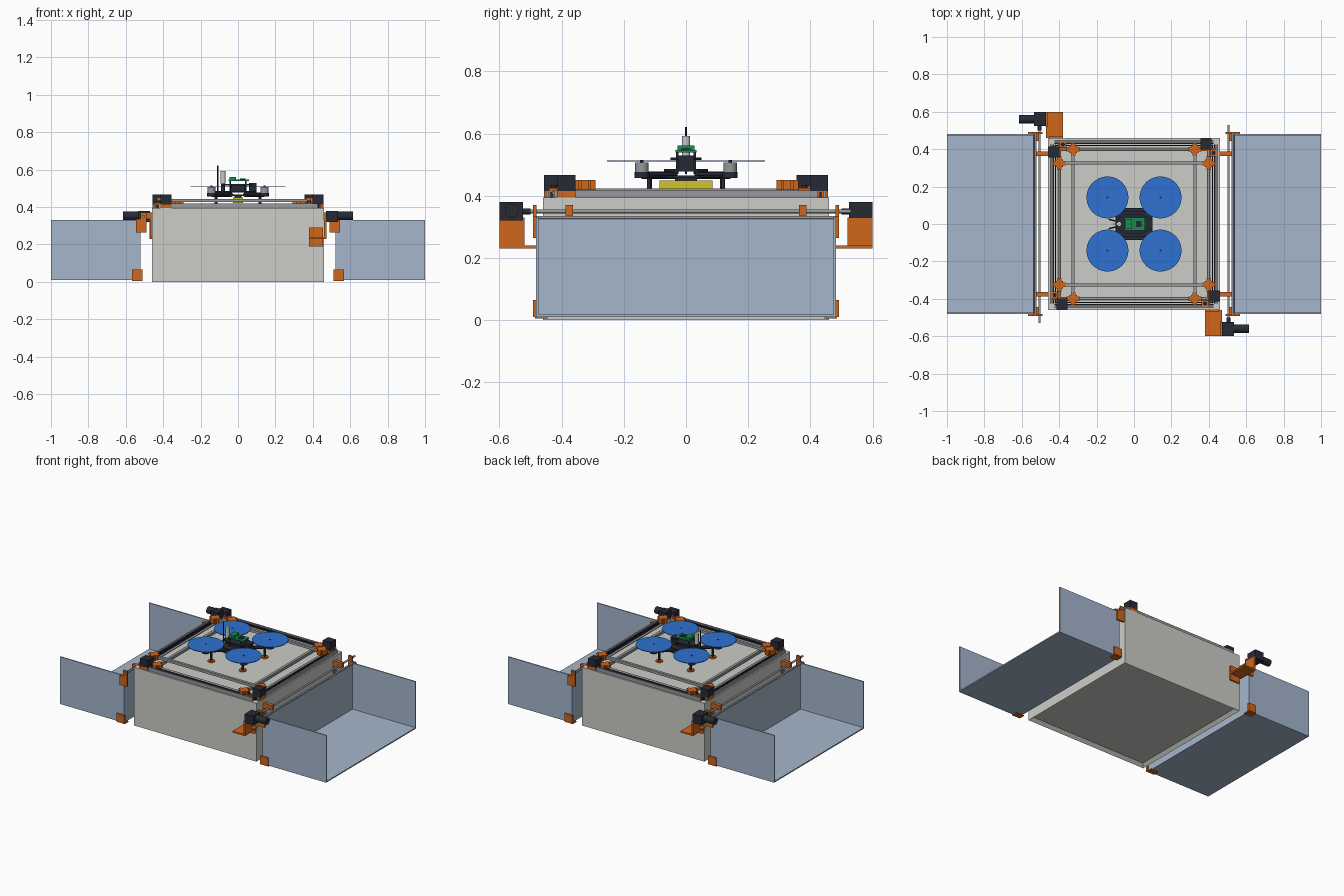
import bpy, bmesh
from math import radians, atan2, hypot
from mathutils import Matrix, Vector

cube = bpy.data.objects.get("Cube")
if cube:
    bpy.data.objects.remove(cube)


def material(name, red, green, blue):
    mat = bpy.data.materials.new(name)
    mat.use_nodes = True
    colour = [(c / 255) ** 2.2 for c in (red, green, blue)] + [1]
    mat.diffuse_color = colour
    mat.node_tree.nodes["Principled BSDF"].inputs["Base Color"].default_value = colour
    return mat


shell = material("warm light grey", 203, 204, 198)
lid = material("pale blue", 163, 181, 203)
orange = material("orange", 206, 102, 34)
black = material("charcoal", 44, 46, 56)
steel = material("steel grey", 150, 152, 156)
blue = material("propeller blue", 50, 112, 208)
green = material("board green", 32, 138, 80)
yellow = material("battery yellow", 208, 196, 48)


def finish(name, bm, mat, turn=0, smooth=False):
    """Turn the part about the vertical axis and link it."""
    bm.transform(Matrix.Rotation(radians(turn), 4, "Z"))
    mesh = bpy.data.meshes.new(name)
    bm.to_mesh(mesh)
    bm.free()
    mesh.materials.append(mat)
    obj = bpy.data.objects.new(name, mesh)
    bpy.context.collection.objects.link(obj)
    if smooth:
        bpy.ops.object.select_all(action="DESELECT")
        obj.select_set(True)
        bpy.context.view_layer.objects.active = obj
        bpy.ops.object.shade_smooth_by_angle()
    return obj


def box(name, mat, xs, ys, zs, turn=0):
    """Block given by its low and high limits on each axis."""
    bm = bmesh.new()
    bmesh.ops.create_cube(bm, size=1)
    limits = (xs, ys, zs)
    for v in bm.verts:
        v.co = [(lo + hi) / 2 + c * (hi - lo) for c, (lo, hi) in zip(v.co, limits)]
    return finish(name, bm, mat, turn)


def rod(name, mat, start, end, radius, turn=0, sides=20):
    """Cylinder between two points."""
    start, end = Vector(start), Vector(end)
    axis = end - start
    bm = bmesh.new()
    bmesh.ops.create_cone(bm, cap_ends=True, segments=sides, radius1=radius,
                          radius2=radius, depth=axis.length)
    bm.transform(Matrix.Translation((start + end) / 2)
                 @ axis.to_track_quat("Z", "Y").to_matrix().to_4x4())
    return finish(name, bm, mat, turn, True)


def around(c, half):
    return c - half, c + half


# Station housing with a recessed underside
bm = bmesh.new()
bmesh.ops.create_cube(bm, size=1)
for v in bm.verts:
    v.co = (v.co.x * .92, v.co.y * .92, (v.co.z + .5) * .395)
base = [f for f in bm.faces if f.normal.z < -.5]
bmesh.ops.inset_region(bm, faces=base, thickness=.03)
bmesh.ops.translate(bm, verts=base[0].verts, vec=(0, 0, .02))
finish("housing", bm, shell)

# Opened lids, hinges and drives, repeated by a half turn
for turn in (0, 180):
    whole = (-.48, .48)
    reach = (.52, 1)
    height = (.01, .33)
    box("lid_top_panel", lid, (.52, .528), whole, height, turn)
    box("lid_floor_panel", lid, reach, whole, (.01, .018), turn)
    rod("hinge_shaft", steel, (.505, -.53, .35), (.505, .53, .35), .006, turn)
    rod("lid_edge_bar", steel, (.535, -.48, .33), (.535, .48, .33), .005, turn)
    for side in (-1, 1):
        edge = sorted((side * .474, side * .482))
        box("lid_side_panel", lid, reach, edge, height, turn)
        outer = around(side * .486, .006)
        box("lid_hinge_bracket", orange, (.49, .545), outer, (.265, .335), turn)
        box("lid_hinge_arm", orange, (.49, .52), outer, (.33, .37), turn)
        box("lid_corner_bracket", orange, (.51, .568), outer, (.01, .065), turn)
        box("lid_corner_foot", orange, (.51, .568),
            around(side * .465, .02), (.005, .011), turn)
        bearing = around(side * .375, .012)
        box("hinge_bearing", orange, (.46, .525), bearing, (.335, .37), turn)
        box("hinge_bearing_plate", orange, (.46, .468), bearing, (.24, .37), turn)

    # Lid drive on its angle bracket
    box("drive_wall_plate", orange, (.38, .455), (-.47, -.46), (.19, .29), turn)
    box("drive_shelf", orange, (.38, .47), (-.6, -.46), (.23, .24), turn)
    box("drive_web", orange, (.46, .472), (-.6, -.52), (.23, .33), turn)
    box("drive_gearbox", black, (.47, .535), (-.6, -.525), (.32, .38), turn)
    rod("drive_motor", black, (.53, -.56, .353), (.615, -.56, .353), .023, turn)
    rod("drive_coupling", black, (.505, -.53, .35), (.505, -.5, .35), .01, turn)

# Centring mechanism, repeated by quarter turns
for turn in (0, 90, 180, 270):
    span = (-.425, .425)
    box("drive_belt", black, span, around(.432, .003), (.395, .413), turn)
    box("return_belt", black, span, around(.42, .003), (.395, .413), turn)
    box("edge_rail", steel, span, around(.445, .005), (.39, .418), turn)
    rod("guide_rod", steel, (-.43, .4, .408), (.43, .4, .408), .007, turn)
    # Corner motor, mount and idler
    box("corner_mount", orange, (.355, .415), (.39, .457), (.39, .415), turn)
    box("corner_motor", black, around(.385, .029), around(.428, .029), (.415, .467), turn)
    box("idler_block", orange, (.41, .44), (.36, .4), (.39, .425), turn)
    rod("idler_pulley", black, (.425, .38, .42), (.425, .38, .435), .01, turn)
    # Pusher bar and its end carriages
    level = .435 if turn % 180 == 0 else .415
    box("pusher_bar", steel, (-.4, .4), around(.326, .009), around(level, .009), turn)
    for side in (-1, 1):
        x = side * .4
        tall = around(level, .016)
        box("carriage", orange, around(x, .02), around(.326, .02), tall, turn)
        box("carriage_long_arm", orange, around(x, .012), around(.326, .035), tall, turn)
        box("carriage_cross_arm", orange, around(x, .034), around(.326, .012), tall, turn)

# Drone legs, arms, motors and propellers
for x in (-.142, .142):
    for y in (-.142, .142):
        rod("drone_arm", black, (x / 4, y / 4, .467), (x, y, .467), .012, sides=8)
        rod("rotor_motor", steel, (x, y, .475), (x, y, .507), .022)
        rod("rotor_seat", black, (x, y, .457), (x, y, .476), .024)
        rod("propeller_disc", blue, (x, y, .51), (x, y, .514), .112, sides=48)
        rod("propeller_hub", black, (x, y, .505), (x, y, .516), .006)
        leg = (x * .83, y * .83)
        rod("landing_leg", black, (*leg, .4), (*leg, .465), .008, sides=12)
        rod("landing_foot", orange, (*leg, .395), (*leg, .403), .022)
        rod("frame_post", black, (x * .3, y * .2, .47), (x * .3, y * .2, .54), .004)


# Drone body plates with clipped corners
def plate(name, mat, length, width, low, high):
    bm = bmesh.new()
    outline = [(length, width / 2), (length / 2, width), (-length / 2, width),
               (-length, width / 2), (-length, -width / 2), (-length / 2, -width),
               (length / 2, -width), (length, -width / 2)]
    face = bm.faces.new([bm.verts.new((x, y, low)) for x, y in outline])
    top = bmesh.ops.extrude_face_region(bm, geom=[face])["geom"]
    bmesh.ops.translate(bm, vec=(0, 0, high - low),
                        verts=[v for v in top if isinstance(v, bmesh.types.BMVert)])
    bmesh.ops.recalc_face_normals(bm, faces=bm.faces)
    finish(name, bm, mat)


plate("lower_frame", black, .1, .085, .458, .466)
plate("middle_frame", black, .1, .07, .478, .486)
plate("upper_frame", black, .09, .05, .515, .523)
box("battery", yellow, around(0, .027), around(0, .085), (.423, .45))
box("battery_strap", black, around(0, .02), around(0, .035), (.449, .46))
box("flight_computer", black, (-.04, .045), around(0, .025), (.486, .515))
box("circuit_board", green, (-.05, .06), around(0, .034), (.54, .547))
box("board_connector", green, (-.045, -.01), around(0, .027), (.547, .562))
box("board_chip", black, (.01, .04), around(0, .015), (.547, .552))
box("rear_box", black, (.06, .1), around(0, .025), (.486, .53))

# Sensor mast and aerial
rod("mast", black, (-.08, 0, .48), (-.08, 0, .53), .01)
rod("position_sensor", shell, (-.08, 0, .525), (-.08, 0, .593), .013)
rod("aerial", black, (-.108, 0, .47), (-.108, 0, .622), .003, sides=8)
for side in (-1, 1):
    rod("front_feeler", black, (-.095, side * .015, .482), (-.135, side * .025, .482), .004, sides=8)
